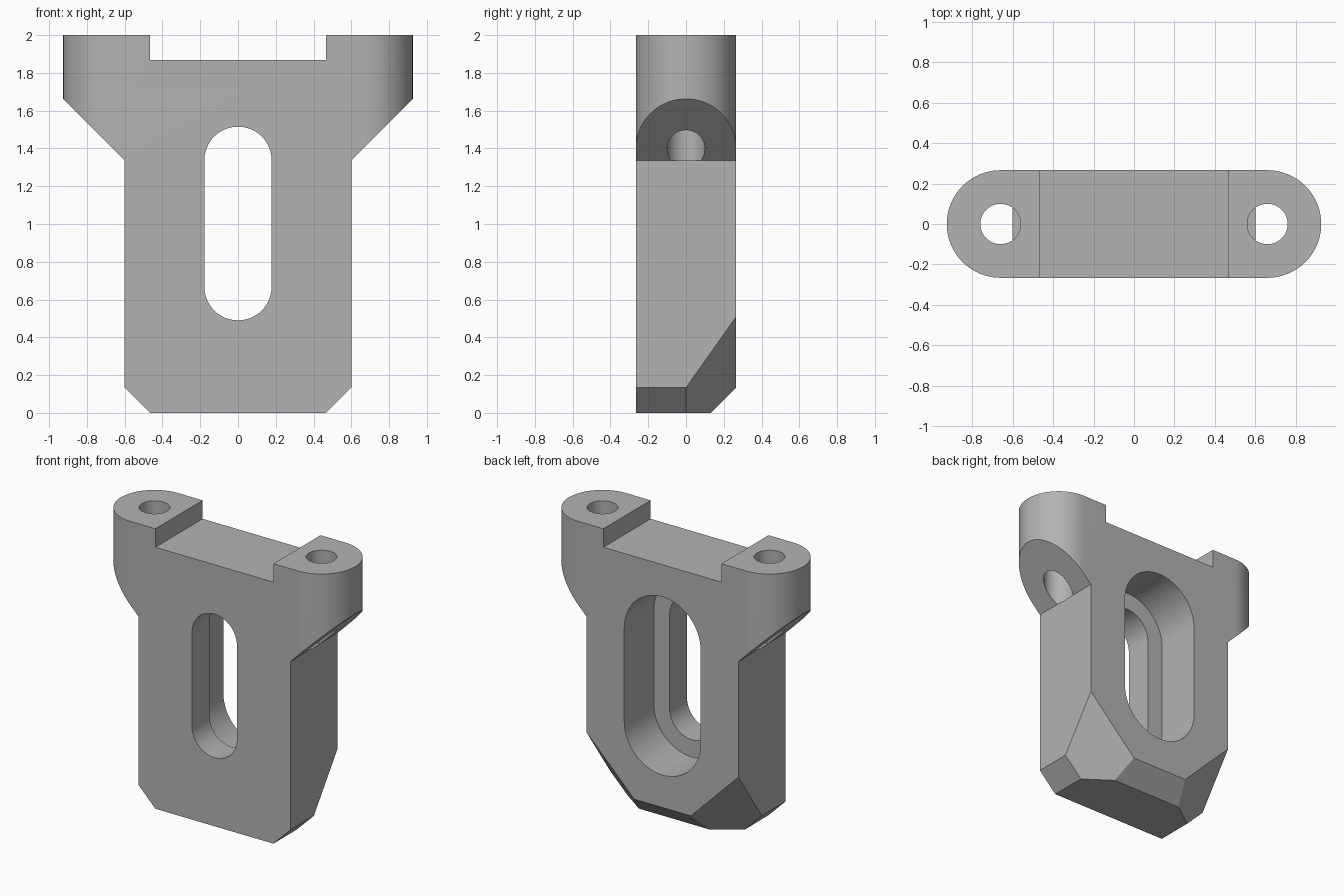
import bpy, bmesh
from math import pi, cos, sin, radians
from mathutils import Matrix, Vector

if "Cube" in bpy.data.objects:
    bpy.data.objects.remove(bpy.data.objects["Cube"], do_unlink=True)

HALF = 0.266          # half thickness, also the shoulder radius
HOLE_X = 0.66         # bolt hole offset
SHOULDER_Z = 1.337    # where the shoulders meet the column

grey = bpy.data.materials.new("plain_grey")
grey.use_nodes = True
colour = (0.45, 0.45, 0.45, 1)
grey.diffuse_color = colour
grey.node_tree.nodes["Principled BSDF"].inputs["Base Color"].default_value = colour


def prism(name, outline, low, high, upright=False, cuts=()):
    """Extrude an outline along z, or along y when upright, then trim by planes."""
    bm = bmesh.new()
    place = (lambda a, b: (a, low, b)) if upright else (lambda a, b: (a, b, low))
    face = bm.faces.new([bm.verts.new(place(a, b)) for a, b in outline])
    grown = bmesh.ops.extrude_face_region(bm, geom=[face])["geom"]
    step = Vector((0, high - low, 0) if upright else (0, 0, high - low))
    bmesh.ops.translate(bm, vec=step, verts=[v for v in grown if isinstance(v, bmesh.types.BMVert)])
    for point, normal in cuts:
        cut = bmesh.ops.bisect_plane(bm, geom=bm.verts[:] + bm.edges[:] + bm.faces[:],
                                     dist=1e-5, plane_co=point, plane_no=normal, clear_outer=True)
        rim = [e for e in cut["geom_cut"] if isinstance(e, bmesh.types.BMEdge)]
        bmesh.ops.holes_fill(bm, edges=rim, sides=0)
    bmesh.ops.recalc_face_normals(bm, faces=bm.faces[:])
    mesh = bpy.data.meshes.new(name)
    bm.to_mesh(mesh)
    bm.free()
    mesh.materials.append(grey)
    obj = bpy.data.objects.new(name, mesh)
    bpy.context.collection.objects.link(obj)
    return obj


def arc(cx, cy, radius, start, sweep, steps):
    return [(cx + radius * cos(start + sweep * i / steps),
             cy + radius * sin(start + sweep * i / steps)) for i in range(steps + 1)]


def slot(name, radius, front, back):
    outline = arc(0, 1.337, radius, 0, pi, 32) + arc(0, 0.668, radius, pi, pi, 32)
    return prism(name, outline, front, back, upright=True)


def combine(target, tool, operation):
    mod = target.modifiers.new(tool.name, "BOOLEAN")
    mod.operation, mod.object, mod.solver = operation, tool, "EXACT"
    bpy.context.view_layer.objects.active = target
    bpy.ops.object.modifier_apply(modifier=mod.name)
    bpy.data.objects.remove(tool, do_unlink=True)


# Column with shoulders, recessed top and chamfered foot
right_side = [(0.466, 0), (0.6, 0.134), (0.6, SHOULDER_Z), (0.926, 1.663),
              (0.926, 2), (0.466, 2), (0.466, 1.868)]
profile = right_side + [(-x, z) for x, z in reversed(right_side)]
foot_cuts = [((0, HALF, 0.134), (0, 1, -1))]
foot_cuts += [((s * 0.6, 0, 0.134), (s * 0.266, 0.376, -0.266)) for s in (1, -1)]
bracket = prism("bracket_body", profile, -HALF, HALF, upright=True, cuts=foot_cuts)

# Rounded shoulder ends
ends = arc(HOLE_X, 0, HALF, -pi / 2, pi, 40) + arc(-HOLE_X, 0, HALF, pi / 2, pi, 40)
combine(bracket, prism("rounding", ends, -0.5, 2.5), "INTERSECT")

# Stepped slot: narrow at the front, wide at the back
combine(bracket, slot("narrow_slot", 0.178, -0.5, 0.5), "DIFFERENCE")
combine(bracket, slot("wide_slot", 0.302, -0.068, 0.5), "DIFFERENCE")

# Bolt holes, ending on the top of the column
for side in (-1, 1):
    circle = arc(side * HOLE_X, 0, 0.1, 0, 2 * pi, 40)[:-1]
    combine(bracket, prism("bolt_hole", circle, SHOULDER_Z - 0.001, 2.5), "DIFFERENCE")

bpy.ops.object.select_all(action="DESELECT")
bracket.select_set(True)
bpy.context.view_layer.objects.active = bracket
bpy.ops.object.shade_smooth_by_angle(angle=radians(25))
